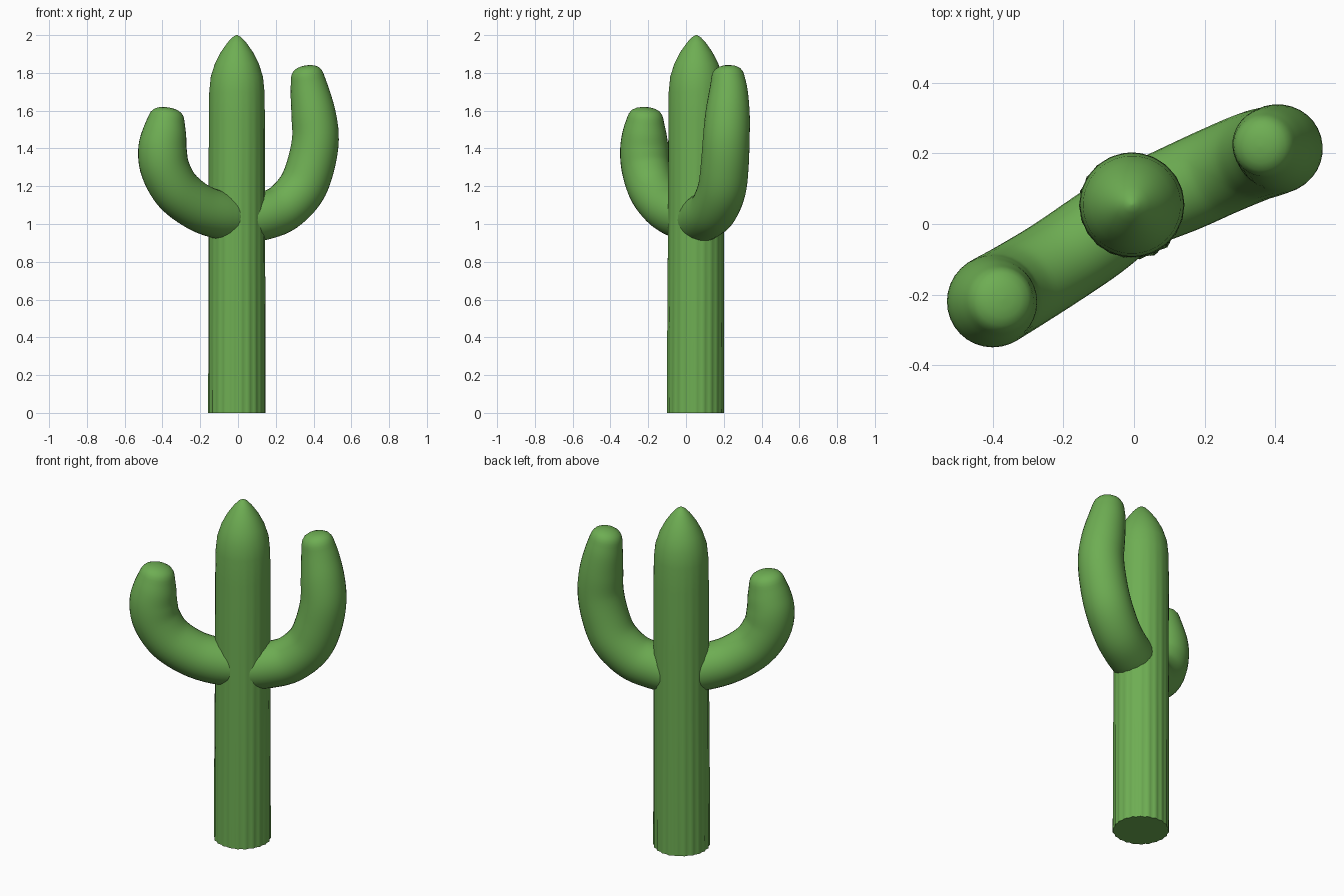
import bpy, bmesh, math
from mathutils import Vector

if "Cube" in bpy.data.objects:
    bpy.data.objects.remove(bpy.data.objects["Cube"])

green = bpy.data.materials.new("cactus green")
green.diffuse_color = (0.155, 0.42, 0.086, 1)
green.use_nodes = True
green.node_tree.nodes["Principled BSDF"].inputs["Base Color"].default_value = green.diffuse_color


def spline(pts, steps):
    """Catmull-Rom through tuples of any length."""
    p = [Vector(q) for q in pts]
    p = [p[0] * 2 - p[1]] + p + [p[-1] * 2 - p[-2]]
    out = []
    for i in range(1, len(p) - 2):
        a, b, c, d = p[i - 1:i + 3]
        for s in range(steps):
            t = s / steps
            out.append(0.5 * (2 * b + (c - a) * t + (2 * a - 5 * b + 4 * c - d) * t * t
                              + (3 * b - a - 3 * c + d) * t ** 3))
    return out + [p[-2]]


def skin(name, rings):
    """Join rings of points into a closed, smooth tube."""
    bm = bmesh.new()
    loops = [[bm.verts.new(v) for v in r] for r in rings]
    n = len(loops[0])
    for a, b in zip(loops, loops[1:]):
        for i in range(n):
            j = (i + 1) % n
            bm.faces.new((a[i], a[j], b[j], b[i]))
    bm.faces.new(loops[0][::-1])
    bm.faces.new(loops[-1])
    bmesh.ops.recalc_face_normals(bm, faces=bm.faces)
    me = bpy.data.meshes.new(name)
    bm.to_mesh(me)
    bm.free()
    ob = bpy.data.objects.new(name, me)
    bpy.context.collection.objects.link(ob)
    me.materials.append(green)
    bpy.ops.object.select_all(action='DESELECT')
    ob.select_set(True)
    bpy.context.view_layer.objects.active = ob
    bpy.ops.object.shade_smooth_by_angle(angle=math.radians(50))


# trunk: faintly ribbed column with a bullet-shaped top
profile = [(0, .149), (.4, .149), (.8, .148), (1.2, .148), (1.55, .148), (1.7, .146), (1.78, .138),
           (1.85, .116), (1.91, .085), (1.96, .05), (1.988, .024), (2.0, .004)]
RIBS, SEGS = 22, 88
rings = []
for z, r in profile:
    amp = 0.022 * max(0, 1 - z / 1.8)
    ring = []
    for i in range(SEGS):
        a = math.tau * i / SEGS
        k = r * (1 + amp * math.cos(RIBS * a) + 0.3 * amp * math.sin(5 * a + 4 * z))
        ring.append((-.006 + k * math.cos(a), .05 + .005 * z / 2 + k * math.sin(a), z))
    rings.append(ring)
skin("trunk", rings)


# arms: tubes swept along a bent path (x, y, z, radius)
def arm(name, pts, side):
    path = [(Vector(q[:3]), q[3]) for q in spline(pts, 5)]
    rings = []
    for i, (c, r) in enumerate(path):
        t = (path[min(i + 1, len(path) - 1)][0] - path[max(i - 1, 0)][0]).normalized()
        u = (side - t * side.dot(t)).normalized()
        v = t.cross(u)
        rings.append([c + r * (math.cos(a) * u + math.sin(a) * v)
                      for a in (math.tau * k / 32 for k in range(32))])
    # rounded tip
    c, r = path[-1]
    t = (c - path[-2][0]).normalized()
    for h, s in ((.018, .93), (.035, .79), (.047, .56), (.053, .3), (.055, .03)):
        rings.append([c + t * h + (p - c) * s for p in rings[len(path) - 1]])
    skin(name, rings)


arm("left_arm", [(-.01, .04, 1.03, .12), (-.11, -.035, 1.05, .126), (-.22, -.11, 1.095, .126),
                 (-.325, -.175, 1.18, .128), (-.385, -.21, 1.29, .13), (-.4, -.22, 1.39, .129),
                 (-.39, -.22, 1.48, .117), (-.378, -.215, 1.563, .095)], Vector((.55, -.83, 0)))

arm("right_arm", [(.0, .045, 1.01, .12), (.13, .1, 1.04, .126), (.24, .15, 1.085, .127),
                  (.335, .19, 1.185, .128), (.385, .205, 1.31, .127), (.41, .213, 1.45, .124),
                  (.4, .22, 1.58, .118), (.38, .225, 1.7, .103), (.366, .222, 1.785, .087)],
    Vector((.45, -.89, 0)))
